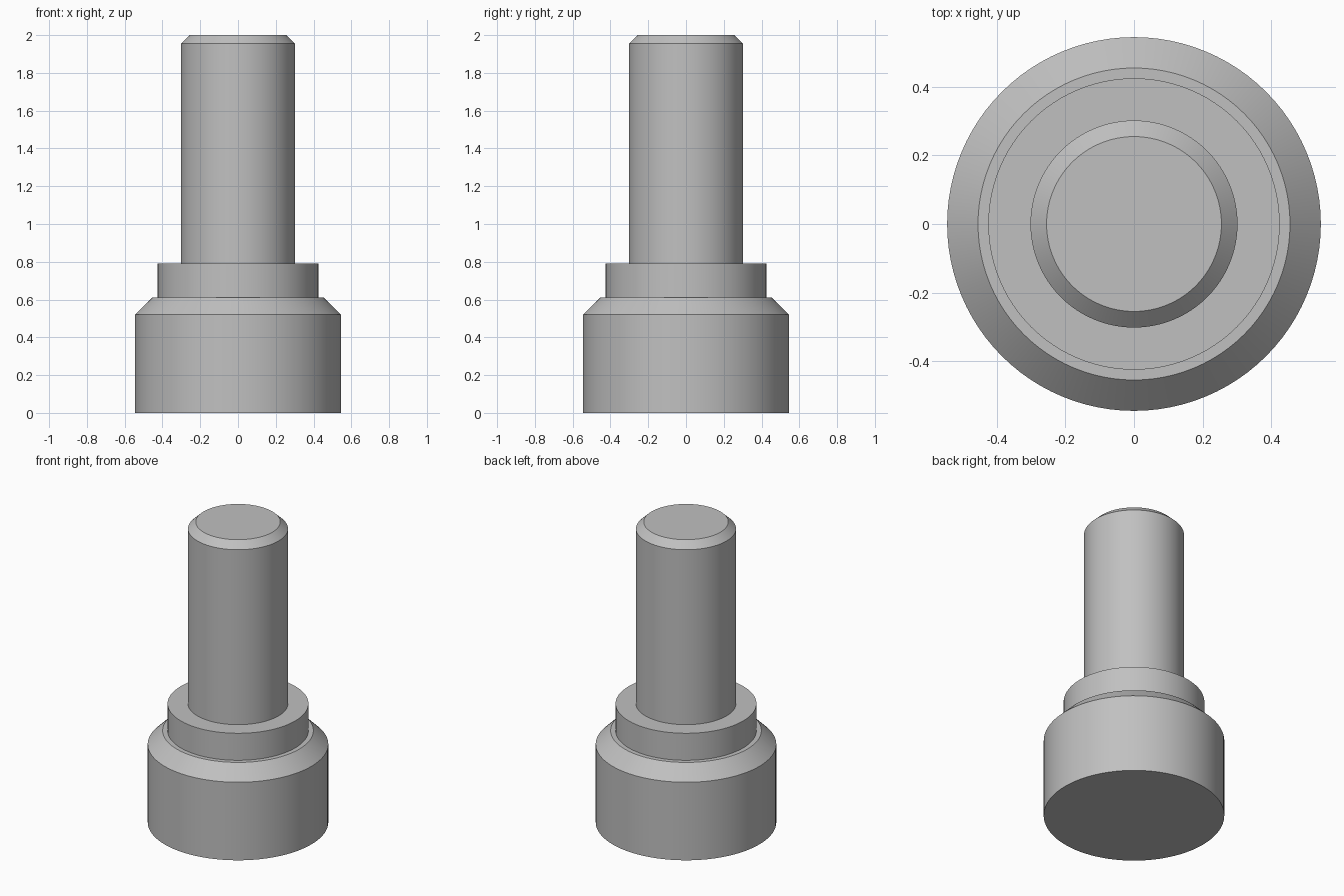
import bpy
import bmesh
import math

cube = bpy.data.objects.get("Cube")
if cube:
    bpy.data.objects.remove(cube, do_unlink=True)

SEGMENTS = 96

steel = bpy.data.materials.new("plain grey")
steel.use_nodes = True
grey = (0.53, 0.53, 0.53, 1.0)
steel.diffuse_color = grey
steel.node_tree.nodes["Principled BSDF"].inputs["Base Color"].default_value = grey


def lathe(name, profile):
    """Turn a (radius, height) profile about z into a closed, smooth solid."""
    bm = bmesh.new()
    rings = []
    for r, z in profile:
        ring = []
        for i in range(SEGMENTS):
            a = math.tau * i / SEGMENTS
            ring.append(bm.verts.new((r * math.cos(a), r * math.sin(a), z)))
        rings.append(ring)
    for low, high in zip(rings, rings[1:]):
        for i in range(SEGMENTS):
            j = (i + 1) % SEGMENTS
            bm.faces.new((low[i], low[j], high[j], high[i]))
    bm.faces.new(rings[0][::-1])
    bm.faces.new(rings[-1])
    mesh = bpy.data.meshes.new(name)
    bm.to_mesh(mesh)
    bm.free()
    mesh.materials.append(steel)
    obj = bpy.data.objects.new(name, mesh)
    bpy.context.collection.objects.link(obj)
    bpy.ops.object.select_all(action="DESELECT")
    obj.select_set(True)
    bpy.context.view_layer.objects.active = obj
    bpy.ops.object.shade_smooth_by_angle(angle=math.radians(30))
    return obj


# One turned piece: chamfered head, collar, then shaft with chamfered tip
lathe("stepped_pin", [
    (0.545, 0.0), (0.545, 0.52), (0.455, 0.61),
    (0.425, 0.61), (0.425, 0.79),
    (0.302, 0.79), (0.302, 1.955), (0.255, 2.0),
])
